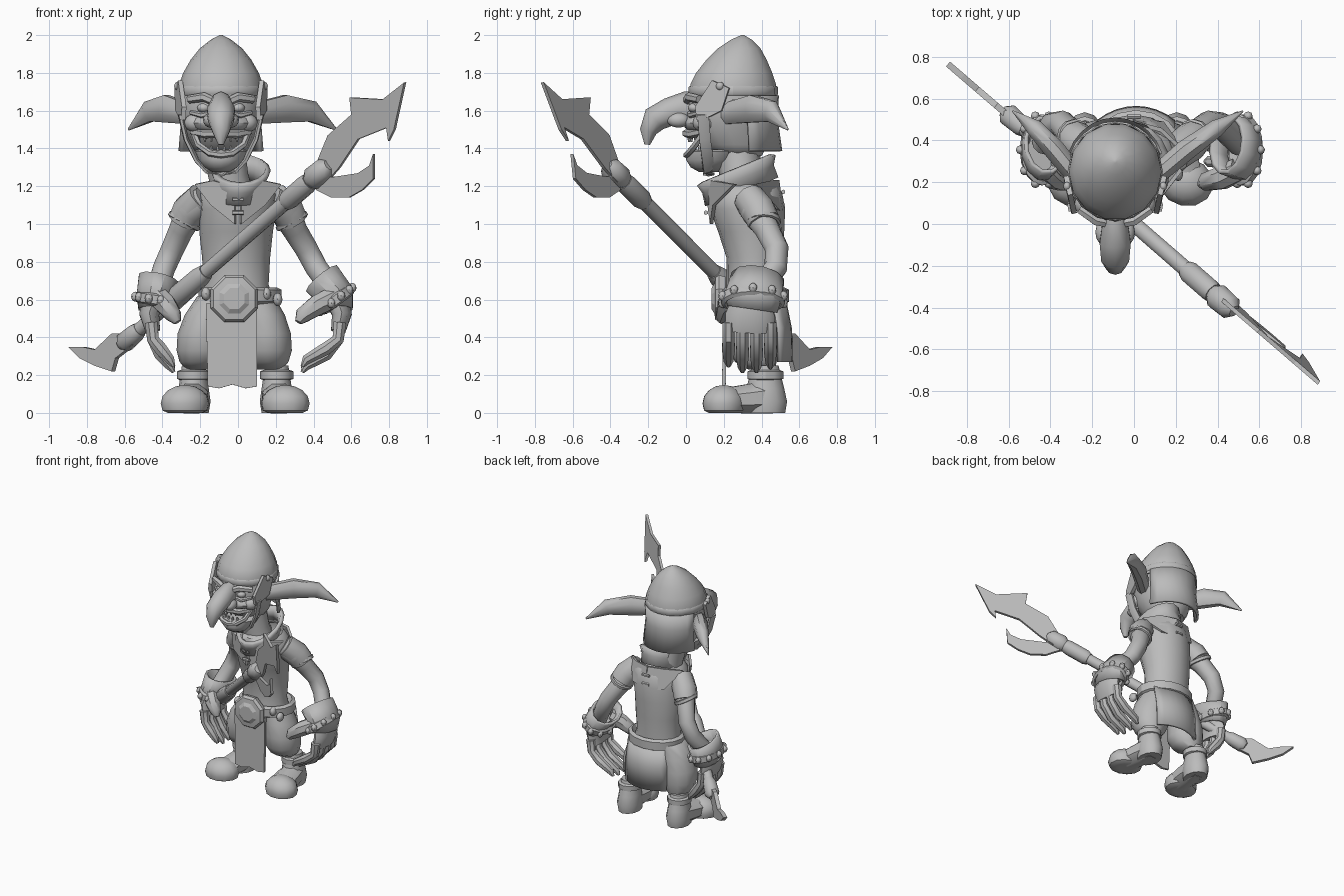
import bpy, bmesh, math
from mathutils import Vector, Matrix

grey = bpy.data.materials.new("plain_grey")
grey.diffuse_color = (0.5, 0.5, 0.5, 1)


def finish(name, bm, smooth=40, solid=0):
    bmesh.ops.recalc_face_normals(bm, faces=bm.faces)
    me = bpy.data.meshes.new(name)
    bm.to_mesh(me)
    bm.free()
    me.materials.append(grey)
    ob = bpy.data.objects.new(name, me)
    bpy.context.collection.objects.link(ob)
    if solid:
        m = ob.modifiers.new("thickness", 'SOLIDIFY')
        m.thickness, m.offset = solid, 0
    if smooth:
        bpy.ops.object.select_all(action='DESELECT')
        ob.select_set(True)
        bpy.context.view_layer.objects.active = ob
        bpy.ops.object.shade_smooth_by_angle(angle=math.radians(smooth))
    return ob


def skin(name, rings, closed=True, caps=True, **kw):
    bm = bmesh.new()
    vs = [[bm.verts.new(p) for p in r] for r in rings]
    n = len(vs[0])
    for a, b in zip(vs, vs[1:]):
        for i in range(n if closed else n - 1):
            j = (i + 1) % n
            bm.faces.new((a[i], a[j], b[j], b[i]))
    if caps:
        bm.faces.new(vs[0])
        bm.faces.new(vs[-1])
    return finish(name, bm, **kw)


def stack(name, rows, n=16, arc=(0, 360), slope=0, **kw):
    """Horizontal elliptical rings: (cx, cy, z, rx, ry)"""
    full = arc[1] - arc[0] == 360
    rings = []
    for cx, cy, z, rx, ry in rows:
        ring = []
        for i in range(n):
            t = math.radians(arc[0] + (arc[1] - arc[0]) * i / (n if full else n - 1))
            ring.append((cx + rx * math.cos(t), cy + ry * math.sin(t), z + slope * ry * math.sin(t)))
        rings.append(ring)
    return skin(name, rings, closed=full, **kw)


def tube(name, pts, n=8, up=(0, 0, 1), **kw):
    """Rings across a path: (x, y, z, side radius, up radius)"""
    P = [Vector(p[:3]) for p in pts]
    rings = []
    for i, p in enumerate(pts):
        d = (P[min(i + 1, len(P) - 1)] - P[max(i - 1, 0)]).normalized()
        s = d.cross(Vector(up)).normalized()
        u = s.cross(d)
        a, b = p[3], p[-1]
        rings.append([P[i] + s * a * math.cos(t) + u * b * math.sin(t)
                      for t in (math.tau * (k + .5) / n for k in range(n))])
    return skin(name, rings, **kw)


def ball(name, c, r, floor=None, rot=0, seg=12):
    bm = bmesh.new()
    bmesh.ops.create_uvsphere(bm, u_segments=seg, v_segments=8, radius=1)
    bm.transform(Matrix.Translation(c) @ Matrix.Rotation(rot, 4, 'Z') @ Matrix.Diagonal((*r, 1)))
    if floor is not None:
        for v in bm.verts:
            v.co.z = max(v.co.z, floor)
    return finish(name, bm)


def plate(name, pts, t):
    bm = bmesh.new()
    bm.faces.new([bm.verts.new(p) for p in pts])
    return finish(name, bm, smooth=0, solid=t)


def band(name, c, rx, ry, h, t, tilt=None, n=16):
    """Thick belt-like ring"""
    m = Matrix.Translation(c) @ (tilt or Matrix())
    prof = [(0, -h), (t, -h * .7), (t, h * .7), (0, h), (-t, 0)]
    rings = [[m @ Vector(((rx + o) * math.cos(a), (ry + o) * math.sin(a), z)) for o, z in prof]
             for a in (math.tau * i / n for i in range(n + 1))]
    return skin(name, rings, caps=False)


HX = -.09  # head axis

# Head, jaw and mouth
stack("head", [(HX, .28, 1.36, .12, .12), (HX, .255, 1.42, .16, .18), (HX, .225, 1.5, .19, .21),
               (HX, .225, 1.58, .215, .22), (HX, .23, 1.66, .215, .225), (HX, .25, 1.75, .19, .2)], smooth=60)
stack("jaw", [(HX, .12, 1.275, .045, .05), (HX, .125, 1.3, .09, .1), (HX, .14, 1.34, .125, .14),
              (HX, .16, 1.385, .145, .15), (HX, .17, 1.395, .12, .12)], smooth=60)
tube("lower_lip", [(HX + x, y, z, .018) for x, y, z in
     ((-.14, .09, 1.48), (-.12, .05, 1.42), (-.06, .015, 1.375), (0, .003, 1.365), (.06, .015, 1.375), (.12, .05, 1.42), (.14, .09, 1.48))], n=6)
tube("upper_lip", [(HX + x, y, z, .022) for x, y, z in
     ((-.15, .1, 1.49), (-.08, .03, 1.475), (0, .0, 1.48), (.08, .03, 1.475), (.15, .1, 1.49))], n=6)
ball("muzzle", (HX, .085, 1.535), (.165, .1, .06))
for i in range(6):
    x = (i - 2.5) * .034
    y = .015 + x * x * 5
    tube("upper_tooth", [(HX + x, y, 1.475, .014), (HX + x, y, 1.435, .005)], n=6, up=(0, 1, 0))
    tube("lower_tooth", [(HX + x, y + .02, 1.37, .014), (HX + x, y + .02, 1.415, .005)], n=6, up=(0, 1, 0))
tube("nose", [(HX, .08, 1.61, .05, .09), (HX, -.0, 1.612, .065, .09), (HX, -.09, 1.593, .078, .075),
              (HX, -.165, 1.555, .07, .07), (HX, -.2, 1.49, .048, .045), (HX, -.205, 1.42, .015, .015)], n=10, smooth=60)
for s in (-1, 1):
    ball("nostril", (HX + s * .055, -.04, 1.55), (.04, .06, .04))
    ball("cheek", (HX + s * .135, .095, 1.535), (.06, .06, .05))
    ball("eye", (HX + s * .09, .045, 1.615), (.036, .035, .026))
    tube("brow", [(HX + s * .02, .0, 1.64, .022), (HX + s * .09, .015, 1.672, .025), (HX + s * .17, .07, 1.66, .022)], n=6)
    tube("eye_bag", [(HX + s * .04, .015, 1.59, .012), (HX + s * .1, .025, 1.575, .016), (HX + s * .16, .075, 1.59, .012)], n=6)

# Ears: long cupped blades sweeping out and back
for x0, x1, x2, x3 in ((-.27, -.38, -.47, -.58), (.09, .25, .39, .52)):
    tube("ear", [(x0, .22, 1.585, .05, .06), (x1, .355, 1.61, .055, .078), (x2, .455, 1.595, .045, .06),
                 (x3, .54, 1.5, .004, .006)], smooth=50)

# Helmet with rim, neck guard, cheek plates and chin strap
stack("helmet", [(HX, .25, 1.66, .222, .232), (HX, .25, 1.74, .222, .232), (HX, .255, 1.8, .2, .207),
                 (HX, .268, 1.87, .16, .163), (HX, .282, 1.93, .112, .115), (HX, .293, 1.975, .055, .058),
                 (HX, .3, 2.0, .008, .008)], n=14, smooth=50)
band("helmet_rim", (HX, .25, 1.705), .222, .232, .025, .006)
stack("neck_guard", [(HX, .25, 1.68, .222, .232), (HX, .25, 1.56, .215, .225), (HX, .25, 1.385, .23, .25)],
      n=11, arc=(20, 160), caps=False, solid=.02)
for s in (-1, 1):
    plate("cheek_plate", [(HX + s * x, y, z) for x, y, z in ((.215, .14, 1.76), (.235, .23, 1.72), (.23, .19, 1.6),
          (.215, .13, 1.57), (.2, .06, 1.55), (.195, .05, 1.62))], .025)
    ball("cheek_stud", (HX + s * .23, .18, 1.73), (.018, .022, .022))
    tube("chin_strap", [(HX + s * x, y, z, w, .014) for x, y, z, w in ((.215, .09, 1.58, .035), (.185, .1, 1.45, .035),
         (.13, .115, 1.34, .035), (.07, .12, 1.285, .035), (0, .12, 1.265, .035))], n=6, up=(s, 0, .5))

# Neck, torso, collar and vest
tube("neck", [(-.02, .32, 1.1, .12), (-.05, .29, 1.25, .11), (-.08, .27, 1.42, .12)], n=10, up=(0, 1, 0))
stack("torso", [(0, .36, .55, .2, .15), (-.01, .36, .68, .172, .145), (-.01, .365, .82, .18, .15),
                (-.01, .345, .96, .195, .175), (0, .325, 1.08, .205, .2), (0, .315, 1.16, .2, .195),
                (0, .31, 1.22, .13, .17)], smooth=60)
stack("collar", [(0, .295, 1.17, .13, .18), (.01, .275, 1.24, .125, .175), (.015, .265, 1.29, .145, .195)],
      slope=.4, caps=False, solid=.03)
for s in (-1, 1):
    plate("vest_flap", [(s * .015, .135, 1.0), (s * .015, .11, 1.2), (s * .13, .14, 1.23), (s * .225, .26, 1.21), (s * .14, .15, 1.1)], .02)
    plate("back_flap", [(0, .51, 1.05), (0, .485, 1.23), (s * .13, .45, 1.23), (s * .225, .36, 1.21), (s * .14, .48, 1.08)], .02)
for y, zs in ((.105, (1.06, 1.13, 1.19)), (.515, (1.1, 1.17))):
    for z in zs:
        tube("lace", [(-.03, y, z, .012), (.03, y, z, .012)], n=6)

# Belt, buckle and hanging cloths
band("belt", (.01, .36, .62), .195, .16, .045, .025)
tube("buckle", [(-.02, .21, .605, .125), (-.02, .175, .605, .135), (-.02, .155, .605, .12), (-.02, .15, .605, .085), (-.02, .135, .605, .06)],
     n=8, smooth=20)
for x, z in ((.15, .63), (.21, .6), (-.17, .63)):
    ball("belt_stud", (x, .24, z), (.025, .035, .035))
plate("front_cloth", [(-.17, .21, .58), (.1, .21, .58), (.1, .2, .14), (.04, .2, .13), (-.03, .2, .15), (-.1, .2, .13), (-.16, .2, .14)], .02)
stack("back_cloth", [(.01, .04, .6, .36, .48), (.01, .07, .45, .36, .48), (.01, .075, .27, .36, .48)],
      n=9, arc=(60, 120), caps=False, solid=.02)

# Legs and boots
for s, x, fx in ((-1, -.19, -.235), (1, .15, .205)):
    stack("trouser_leg", [(x * .6, .36, .62, .1, .13), (x * .85, .355, .52, .12, .135), (x, .355, .42, .13, .14),
                          (x, .36, .33, .135, .135), (x * 1.05, .37, .27, .11, .11), (x * 1.08, .4, .23, .07, .07)], n=12, smooth=60)
    stack("boot_shaft", [(fx, .42, 0, .08, .105), (fx, .425, .06, .09, .11), (fx, .42, .13, .08, .1),
                         (fx, .42, .25, .062, .07)], n=12)
    band("boot_cuff", (fx, .42, .2), .068, .075, .028, .02, n=12)
    tube("boot_instep", [(fx, .45, .085, .08, .095), (fx + s * .01, .34, .075, .095, .085), (fx + s * .03, .2, .065, .1, .07)])
    ball("boot_toe", (fx + s * .045, .2, .05), (.132, .115, .098), floor=0, rot=-s * .2)

# Arms, cuffs and hands
for s, w in ((-1, 0), (1, .08)):
    tube("arm", [(s * .17, .33, 1.13, .08), (s * .25, .37, 1.07, .085), (s * .3, .43, .97, .068), (s * (.345 + w * .2), .48, .87, .064),
                 (s * (.39 + w * .3), .475, .77, .062), (s * (.43 + w), .38, .64, .06)], n=10, up=(0, 1, 0), smooth=60)
    tube("sleeve", [(s * .19, .33, 1.14, .085), (s * .26, .385, 1.07, .092), (s * .285, .41, 1.015, .088)], n=10, up=(0, 1, 0))
    band("sleeve_hem", (s * .285, .41, 1.015), .08, .08, .015, .012, Matrix.Rotation(-s * .5, 4, 'Y'), n=12)
    cx = s * (.44 + w)
    tilt = Matrix.Rotation(-s * (.15 + w * 6), 4, 'Y')
    tube("glove_cuff", [(cx, .35, .55, .08, .13), (cx, .36, .62, .09, .145), (cx - s * (.02 + w * .7), .38, .71, .1, .135)],
         n=12, up=(0, 1, 0), caps=False, solid=.02)
    band("bracelet", (cx, .355, .6), .085, .15, .032, .02, tilt)
    for k in range(10):
        a = math.tau * k / 10
        p = Vector((cx, .355, .6)) + tilt @ Vector((.105 * math.cos(a), .17 * math.sin(a), 0))
        ball("bracelet_stud", p, (.022, .022, .026), seg=8)
    tube("palm", [(cx, .35, .62, .07, .1), (cx + s * .03, .34, .52, .055, .13), (cx + s * .01, .335, .43, .04, .13)],
         n=10, up=(0, 1, 0))
    for k in range(4):
        y = .225 + k * .074
        z = .03 * (k == 0) + .02 * (k == 3)
        tube("finger", [(cx + s * .02, y, .48, .036), (cx + s * .01, y, .39, .034), (cx - s * (.03 + w * .3), y, .31 + z, .037),
                        (cx - s * (.08 + w), y, .25 + z, .028), (cx - s * (.1 + w), y, .215 + z, .01)], up=(0, 1, 0))
    tube("thumb", [(cx - s * .02, .26, .61, .06), (cx - s * (.06 + w * .5), .22, .57, .058), (cx - s * (.1 + w), .2, .515, .045),
                   (cx - s * (.12 + w), .19, .48, .02)], up=(0, 1, 0))


# Polearm: shaft on one slanting line, blades leaning a little below it
def shaft(name, parts):
    tube(name, [(x, -.87 * x, .895 + .87 * x, r) for x, r in parts], n=10)


def blade(name, pts, lean=0, t=.02):
    plate(name, [(x, -.86 * x + lean * max(0, .895 + .87 * x - z), z) for x, z in pts], t)


shaft("pole", [(-.6, .037), (.4, .04)])
shaft("pole_grip", [(-.37, .045), (-.35, .06), (-.2, .055), (-.17, .044)])
shaft("pole_socket", [(.25, .045), (.27, .055), (.36, .055), (.38, .05)])
shaft("blade_mount", [(.38, .045), (.4, .065), (.46, .06), (.48, .03)])
shaft("butt_mount", [(-.62, .03), (-.6, .055), (-.54, .05), (-.52, .04)])
blade("main_blade", [(.885, 1.75), (.77, 1.66), (.595, 1.67), (.605, 1.58), (.48, 1.47), (.39, 1.25), (.47, 1.22),
                     (.54, 1.3), (.64, 1.45), (.79, 1.51), (.8, 1.44), (.83, 1.5)], lean=.4)
blade("hook_blade", [(.42, 1.25), (.51, 1.25), (.64, 1.27), (.7, 1.31), (.72, 1.37), (.72, 1.24), (.66, 1.18), (.59, 1.14),
                     (.5, 1.14), (.42, 1.18)], lean=.1)
blade("butt_blade", [(-.89, .35), (-.82, .35), (-.75, .335), (-.66, .42), (-.58, .42), (-.55, .36), (-.64, .29), (-.66, .22),
                     (-.75, .25), (-.83, .29)], t=.03)
